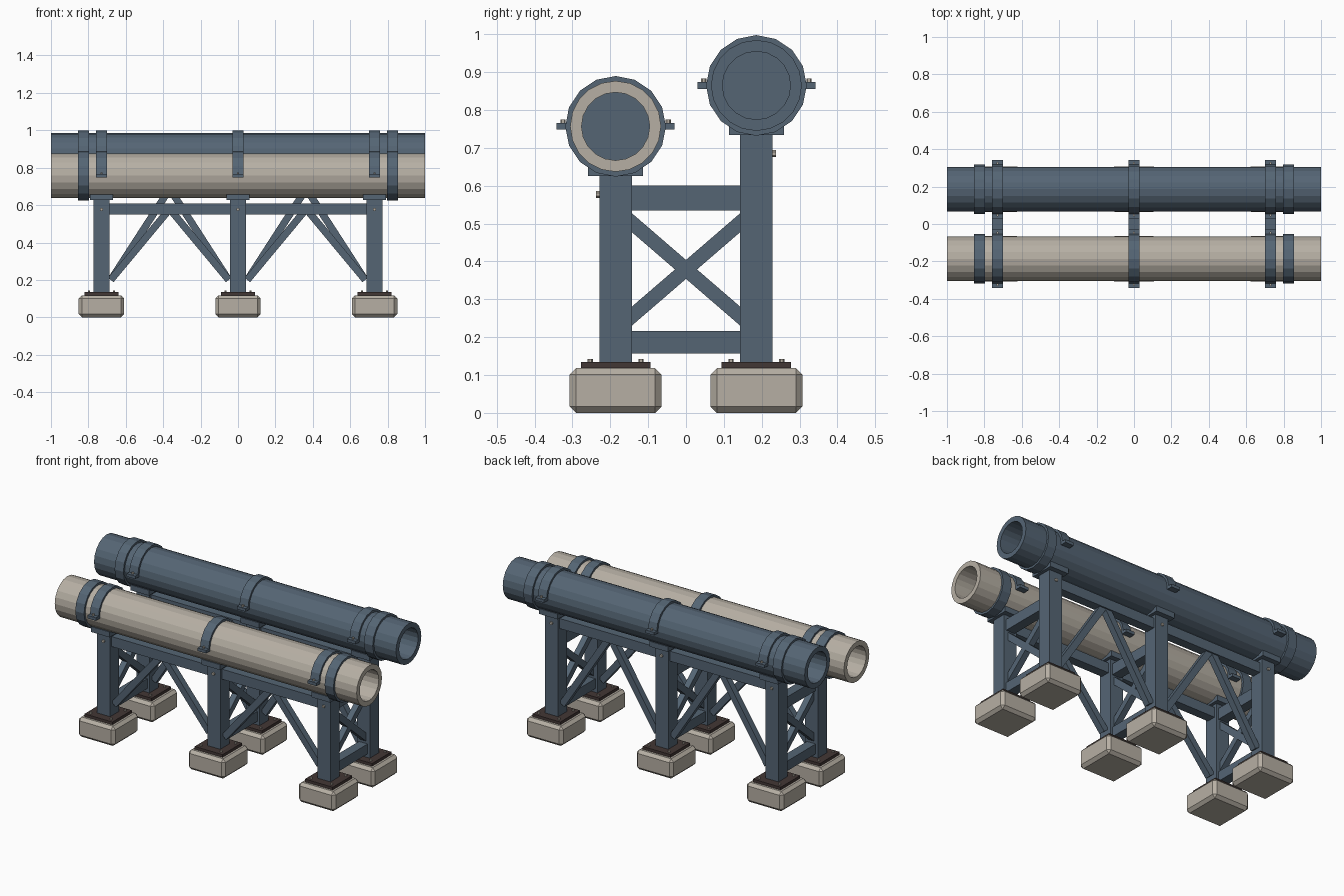
import bpy, bmesh, math
from mathutils import Matrix, Vector

if "Cube" in bpy.data.objects:
    bpy.data.objects.remove(bpy.data.objects["Cube"], do_unlink=True)


def material(name, rgb):
    m = bpy.data.materials.new(name)
    m.use_nodes = True
    m.diffuse_color = (*rgb, 1)
    m.node_tree.nodes["Principled BSDF"].inputs["Base Color"].default_value = (*rgb, 1)
    return m


BLUE = material("blue steel", (0.09, 0.13, 0.175))
TAN = material("pale concrete", (0.47, 0.43, 0.37))
BROWN = material("dark brown plate", (0.055, 0.038, 0.035))


def finish(name, bm, mat):
    bmesh.ops.recalc_face_normals(bm, faces=bm.faces)
    me = bpy.data.meshes.new(name)
    bm.to_mesh(me)
    bm.free()
    me.materials.append(mat)
    ob = bpy.data.objects.new(name, me)
    bpy.context.collection.objects.link(ob)
    return ob


def box(name, centre, size, mat, bevel=0, rot=None):
    bm = bmesh.new()
    bmesh.ops.create_cube(bm, size=1, matrix=Matrix.Diagonal((*size, 1)))
    if bevel:
        bmesh.ops.bevel(bm, geom=bm.edges[:], offset=bevel, segments=1, affect='EDGES')
    bm.transform(Matrix.Translation(centre) @ (rot or Matrix.Identity(4)))
    return finish(name, bm, mat)


def strut(name, a, b, width, depth):
    """Rectangular bar from a to b, lying in a vertical plane."""
    a, b = Vector(a), Vector(b)
    along = (b - a).normalized()
    side = along.cross(Vector((0, 0, 1))).normalized()
    rot = Matrix((along, side, along.cross(side))).transposed().to_4x4()
    return box(name, (a + b) / 2, ((b - a).length, depth, width), BLUE, rot=rot)


def bolt(name, centre, axis, radius=0.007, length=0.016):
    bm = bmesh.new()
    bmesh.ops.create_cone(bm, cap_ends=True, segments=6, radius1=radius,
                          radius2=radius, depth=length)
    rot = Vector((0, 0, 1)).rotation_difference(Vector(axis)).to_matrix().to_4x4()
    bm.transform(Matrix.Translation(centre) @ rot)
    return finish(name, bm, TAN)


def band(name, x, y, z, width, outer, inner, sides, mat, half=False):
    """Rectangular section swept round the x axis, fully or over the top half."""
    bm = bmesh.new()
    count = sides // 2 + 1 if half else sides
    rings = []
    for i in range(count):
        t = 2 * math.pi * i / sides
        section = [(-1, outer), (1, outer), (1, inner), (-1, inner)]
        rings.append([bm.verts.new((x + s * width / 2, y + r * math.cos(t),
                                    z + r * math.sin(t))) for s, r in section])
    for i in range(count - 1 if half else count):
        p, q = rings[i], rings[(i + 1) % count]
        for k in range(4):
            j = (k + 1) % 4
            bm.faces.new((p[k], p[j], q[j], q[k]))
    if half:
        bm.faces.new(rings[0])
        bm.faces.new(rings[-1])
    return finish(name, bm, mat)


def collar(name, x, y, z, width, radius):
    bm = bmesh.new()
    bmesh.ops.create_cone(bm, cap_ends=True, segments=16, radius1=radius,
                          radius2=radius, depth=width)
    bm.transform(Matrix.Translation((x, y, z)) @ Matrix.Rotation(math.pi / 2, 4, 'Y'))
    return finish(name, bm, mat=BLUE)


FRAMES = {"right": -0.73, "middle": 0, "left": 0.73}
ROW_Y = 0.186
PIPE_R, STRAP_R = 0.12, 0.133

for row, side, top, pipe_mat in (("front", -1, 0.626, TAN), ("back", 1, 0.734, BLUE)):
    y = side * ROW_Y
    pipe_z = top + 0.131

    # Pipe with solid collars near its ends
    band(row + "_pipe", 0, y, pipe_z, 2, PIPE_R, 0.09, 20, pipe_mat)
    for x in (-0.826, 0.826):
        collar(row + "_pipe_collar", x, y, pipe_z, 0.058, STRAP_R)

    for place, x in FRAMES.items():
        tag = f"{row}_{place}_"
        # Footing, base plate and anchor bolts
        box(tag + "footing", (x, y, 0.059), (0.243, 0.243, 0.118), TAN, bevel=0.017)
        box(tag + "base_plate", (x, y, 0.1265), (0.184, 0.184, 0.017), BROWN)
        for dx in (-0.067, 0.067):
            for dy in (-0.067, 0.067):
                bolt(tag + "anchor_bolt", (x + dx, y + dy, 0.135), (0, 0, 1))

        # Column, saddle and face bolt
        box(tag + "column", (x, y, (0.135 + top) / 2), (0.086, 0.086, top - 0.135), BLUE)
        box(tag + "saddle", (x, y, top + 0.016), (0.123, 0.146, 0.032), BLUE)
        bolt(tag + "column_bolt", (x, y + side * 0.044, top - 0.049), (0, 1, 0), 0.009)

        # Strap over the pipe with bolted ears
        band(tag + "strap", x, y, pipe_z, 0.057, STRAP_R, PIPE_R - 0.004, 16, BLUE, half=True)
        for s in (-1, 1):
            box(tag + "strap_ear", (x, y + s * 0.138, pipe_z), (0.057, 0.036, 0.018), BLUE)
            bolt(tag + "strap_bolt", (x, y + s * 0.139, pipe_z + 0.01), (0, 0, 1))

    # Lengthwise beams and inverted V braces of each bay
    beam_z = top - 0.047
    for bay in (-1, 1):
        box(row + "_beam", (bay * 0.365, y, beam_z), (0.65, 0.055, 0.06), BLUE)
        for foot in (0.05, 0.68):
            strut(row + "_brace", (bay * foot, y, 0.2),
                  (bay * 0.365, y, beam_z), 0.038, 0.038)

# Cross frames joining the two rows
for place, x in FRAMES.items():
    for level, z, h in (("upper", 0.568, 0.066), ("lower", 0.187, 0.059)):
        box(f"{place}_{level}_crossbeam", (x, 0, z), (0.058, 0.29, h), BLUE)
    for s in (-1, 1):
        strut(f"{place}_cross_brace", (x, -0.16, 0.379 - s * 0.138),
              (x, 0.16, 0.379 + s * 0.138), 0.038, 0.036)
